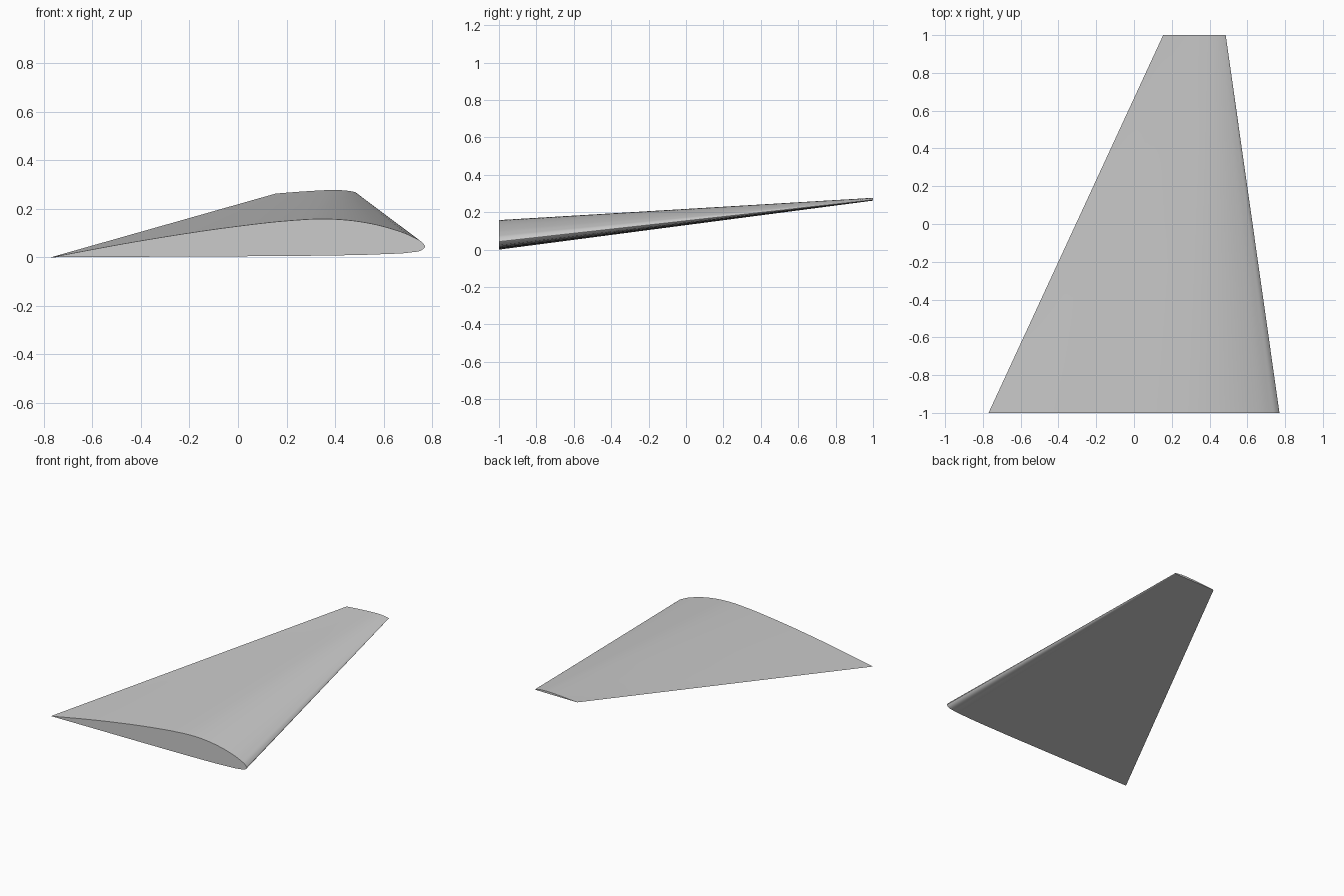
import bpy
import bmesh
from math import radians
from mathutils import Vector

if "Cube" in bpy.data.objects:
    bpy.data.objects.remove(bpy.data.objects["Cube"], do_unlink=True)

# Airfoil outline at the root: trailing edge, over the top, round the nose
UPPER = [(-0.77, 0.0), (-0.4, 0.068), (0.0, 0.128), (0.2, 0.15), (0.36, 0.158),
         (0.5, 0.147), (0.62, 0.121), (0.72, 0.084), (0.757, 0.062)]
NOSE = [(0.77, 0.043)]
LOWER = [(0.757, 0.03), (0.71, 0.02), (0.6, 0.013), (0.35, 0.007),
         (0.0, 0.004), (-0.4, 0.002), (-0.77, 0.0)]


def smooth_path(points, steps=5):
    """Catmull-Rom curve through the points."""
    pts = [Vector(p) for p in points]
    pts = [2 * pts[0] - pts[1]] + pts + [2 * pts[-1] - pts[-2]]
    path = []
    for a, b, c, d in zip(pts, pts[1:], pts[2:], pts[3:]):
        # Tangents scaled to the uneven spacing
        la, lb, lc = (b - a).length, (c - b).length, (d - c).length
        tb = ((b - a) / la * lb + (c - b) / lb * la) / (la + lb) * lb
        tc = ((c - b) / lb * lc + (d - c) / lc * lb) / (lb + lc) * lb
        for i in range(steps):
            t = i / steps
            path.append(b * (2 * t**3 - 3 * t**2 + 1) + tb * (t**3 - 2 * t**2 + t)
                        + c * (3 * t**2 - 2 * t**3) + tc * (t**3 - t**2))
    return path


root = smooth_path(UPPER + NOSE + LOWER)
# The tip is a shorter, thinner and raised copy of the root
tip = [Vector((0.32 + p.x * 0.215, 0.262 + p.y * 0.095)) for p in root]

# Loft the wing skin from root to tip
bm = bmesh.new()
RIBS = 8
rings = []
for r in range(RIBS + 1):
    t = r / RIBS
    section = [a.lerp(b, t) for a, b in zip(root, tip)]
    rings.append([bm.verts.new((p.x, 2 * t - 1, p.y)) for p in section])
count = len(root)
for low, high in zip(rings, rings[1:]):
    for i in range(count):
        j = (i + 1) % count
        bm.faces.new((low[i], low[j], high[j], high[i]))
# Close both ends
bm.faces.new(rings[0])
bm.faces.new(rings[-1])
bmesh.ops.recalc_face_normals(bm, faces=bm.faces)

mesh = bpy.data.meshes.new("wing")
bm.to_mesh(mesh)
bm.free()
wing = bpy.data.objects.new("wing", mesh)
bpy.context.collection.objects.link(wing)

# Plain grey skin
grey = bpy.data.materials.new("light grey")
grey.use_nodes = True
colour = (0.6, 0.6, 0.6, 1)
grey.diffuse_color = colour
grey.node_tree.nodes["Principled BSDF"].inputs["Base Color"].default_value = colour
mesh.materials.append(grey)

bpy.ops.object.select_all(action="DESELECT")
wing.select_set(True)
bpy.context.view_layer.objects.active = wing
bpy.ops.object.shade_smooth_by_angle(angle=radians(30))
